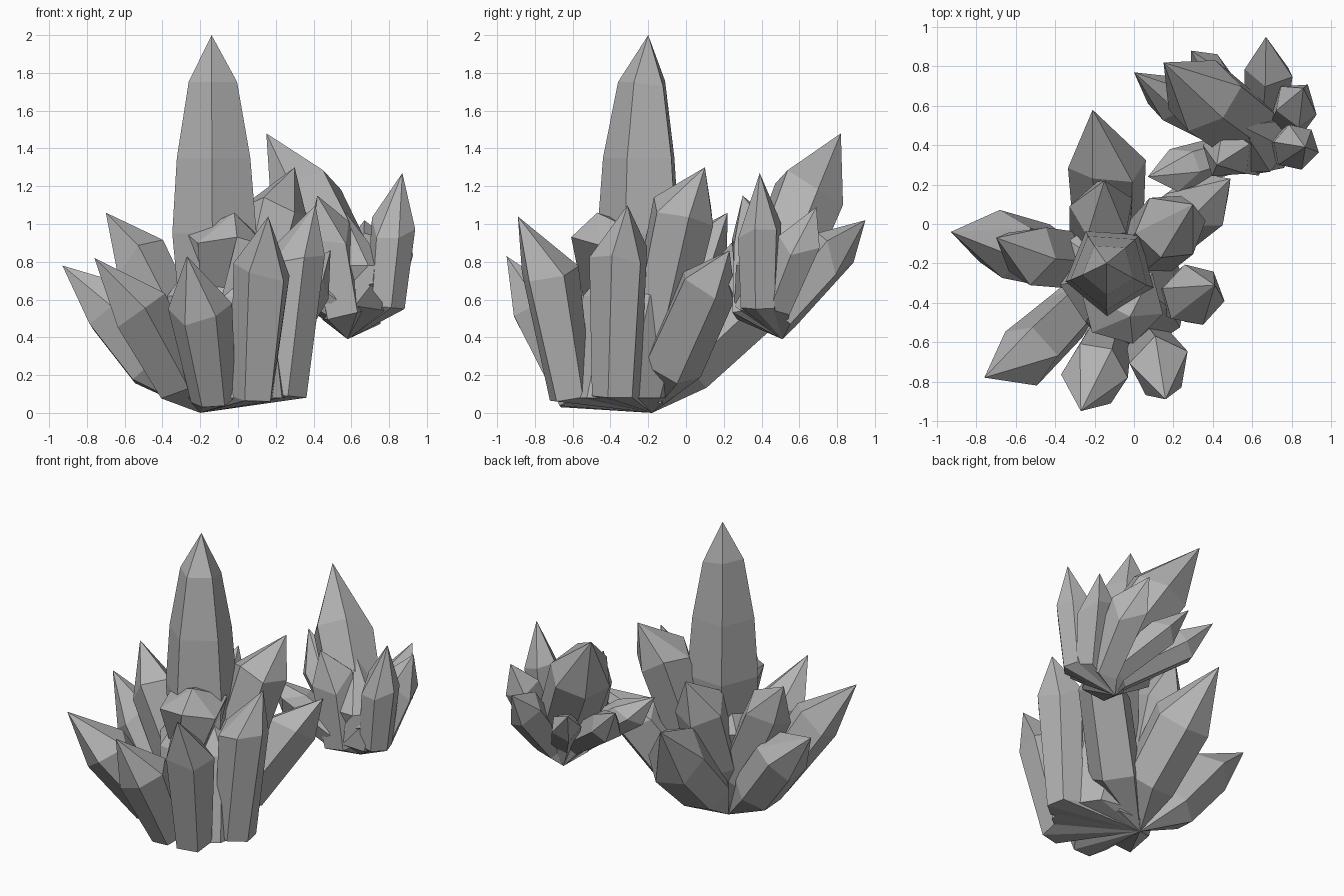
import bpy, bmesh, math, random
from mathutils import Vector

random.seed(4)
if "Cube" in bpy.data.objects:
    bpy.data.objects.remove(bpy.data.objects["Cube"], do_unlink=True)

grey = bpy.data.materials.new("crystal_grey")
grey.use_nodes = True
grey.diffuse_color = (0.45, 0.45, 0.45, 1)
grey.node_tree.nodes["Principled BSDF"].inputs["Base Color"].default_value = (0.45, 0.45, 0.45, 1)


def loft(name, rings, tip, foot):
    """Join rings of points, closing the top at a tip and the bottom at a foot."""
    bm = bmesh.new()
    loops = [[bm.verts.new(p) for p in ring] for ring in rings]
    n = len(loops[0])
    top, low = bm.verts.new(tip), bm.verts.new(foot)
    for i in range(n):
        j = (i + 1) % n
        for a, b in zip(loops, loops[1:]):
            bm.faces.new((a[i], a[j], b[j], b[i]))
        bm.faces.new((loops[-1][i], loops[-1][j], top))
        bm.faces.new((loops[0][j], loops[0][i], low))
    bmesh.ops.recalc_face_normals(bm, faces=bm.faces)
    mesh = bpy.data.meshes.new(name)
    bm.to_mesh(mesh)
    bm.free()
    mesh.materials.append(grey)
    obj = bpy.data.objects.new(name, mesh)
    bpy.context.collection.objects.link(obj)


def ring(center, axis, radius, sides, roll, jitter=0.0):
    """Polygon around an axis, with uneven heights along it."""
    quat = Vector(axis).normalized().to_track_quat('Z', 'Y')
    points = []
    for i in range(sides):
        a = roll + math.tau * i / sides
        up = random.uniform(-jitter, jitter)
        p = Vector(center) + quat @ Vector((radius * math.cos(a), radius * math.sin(a), up))
        p.z = max(p.z, 0.03)
        points.append(p)
    return points


def crystal(name, foot, base, shoulder, tip, r_base, r_shoulder, sides, roll):
    """Shard that grows from a shared foot, widens to the shoulder, then runs to a point."""
    base, shoulder, tip = Vector(base), Vector(shoulder), Vector(tip)
    axis = shoulder - base
    loft(name, [ring(base, axis, r_base, sides, roll),
                ring(shoulder, axis + (tip - shoulder) * 0.5, r_shoulder, sides, roll, 0.06)], tip, foot)


UP = (0, 0, 1)
LOWER_FOOT = (-0.2, -0.18, 0.0)
UPPER_FOOT = (0.58, 0.51, 0.39)

# Tall central crystal, five sided, stepped in toward the point
loft("main_crystal", [
    ring((-0.1, -0.26, 0.05), UP, 0.17, 5, -1.01),
    ring((-0.12, -0.235, 0.95), UP, 0.235, 5, -1.01),
    ring((-0.125, -0.235, 1.35), UP, 0.205, 5, -1.01),
    ring((-0.13, -0.225, 1.74), UP, 0.135, 5, -1.01, 0.02),
], (-0.14, -0.2, 2.0), LOWER_FOOT)

# Lower cluster: base, shoulder, tip, base radius, shoulder radius
lower = {
    "front_short": ((-0.05, -0.41, 0.06), (-0.06, -0.4, 0.94), (-0.02, -0.47, 1.06), 0.18, 0.215),
    "front": ((0.08, -0.61, 0.08), (0.13, -0.72, 0.73), (0.16, -0.89, 1.04), 0.12, 0.16),
    "front_right": ((-0.13, -0.57, 0.07), (-0.2, -0.77, 0.56), (-0.27, -0.95, 0.83), 0.12, 0.17),
    "right_front": ((-0.32, -0.45, 0.16), (-0.54, -0.66, 0.57), (-0.76, -0.78, 0.82), 0.14, 0.165),
    "right_low": ((-0.44, -0.16, 0.25), (-0.68, -0.1, 0.57), (-0.93, -0.04, 0.78), 0.16, 0.17),
    "right_high": ((-0.27, -0.19, 0.3), (-0.52, -0.16, 0.81), (-0.7, -0.07, 1.06), 0.15, 0.16),
    "back_low": ((-0.13, -0.01, 0.25), (-0.14, 0.33, 0.59), (-0.21, 0.58, 0.86), 0.18, 0.2),
    "back_high": ((-0.16, -0.08, 0.4), (-0.16, 0.08, 0.86), (-0.15, 0.22, 1.06), 0.17, 0.17),
    "left": ((0.24, -0.37, 0.09), (0.3, -0.36, 0.82), (0.41, -0.31, 1.1), 0.13, 0.16),
    "left_back_low": ((0.08, -0.08, 0.25), (0.33, 0.11, 0.67), (0.49, 0.23, 0.86), 0.17, 0.165),
    "left_back_high": ((0.02, -0.17, 0.35), (0.18, -0.02, 1.04), (0.3, 0.1, 1.3), 0.16, 0.18),
}

# Raised cluster
upper = {
    "large": ((0.64, 0.43, 0.6), (0.36, 0.64, 1.13), (0.15, 0.82, 1.48), 0.18, 0.2),
    "back": ((0.67, 0.5, 0.52), (0.69, 0.76, 0.83), (0.67, 0.95, 1.02), 0.11, 0.13),
    "left": ((0.78, 0.39, 0.56), (0.82, 0.39, 0.97), (0.87, 0.39, 1.27), 0.105, 0.12),
    "left_back": ((0.75, 0.47, 0.56), (0.82, 0.6, 0.89), (0.86, 0.69, 1.09), 0.1, 0.12),
    "right_back": ((0.52, 0.45, 0.57), (0.15, 0.65, 0.84), (0.0, 0.77, 1.01), 0.1, 0.11),
    "front": ((0.57, 0.37, 0.52), (0.47, 0.36, 0.94), (0.42, 0.3, 1.15), 0.14, 0.14),
    "right": ((0.5, 0.36, 0.58), (0.23, 0.28, 0.77), (0.07, 0.24, 0.9), 0.1, 0.11),
    "back_small": ((0.6, 0.48, 0.55), (0.39, 0.76, 0.81), (0.29, 0.88, 0.95), 0.09, 0.1),
}

for group, foot, shards in (("lower", LOWER_FOOT, lower), ("upper", UPPER_FOOT, upper)):
    for k, (name, spec) in enumerate(shards.items()):
        crystal(f"{group}_{name}_crystal", foot, *spec, sides=6 - k % 2, roll=0.4 + k)

# Faceted cores that fill the valleys between the shards
loft("lower_core", [ring((0.0, -0.37, 0.08), UP, 0.28, 8, 0.2),
                    ring((-0.08, -0.25, 0.62), UP, 0.3, 8, 0.2)], (-0.1, -0.24, 1.0), LOWER_FOOT)
loft("upper_core", [ring((0.66, 0.42, 0.56), (0.15, 0, 1), 0.17, 7, 0.2),
                    ring((0.62, 0.42, 0.78), (0, 0, 1), 0.17, 7, 0.2)], (0.54, 0.5, 1.1), UPPER_FOOT)
